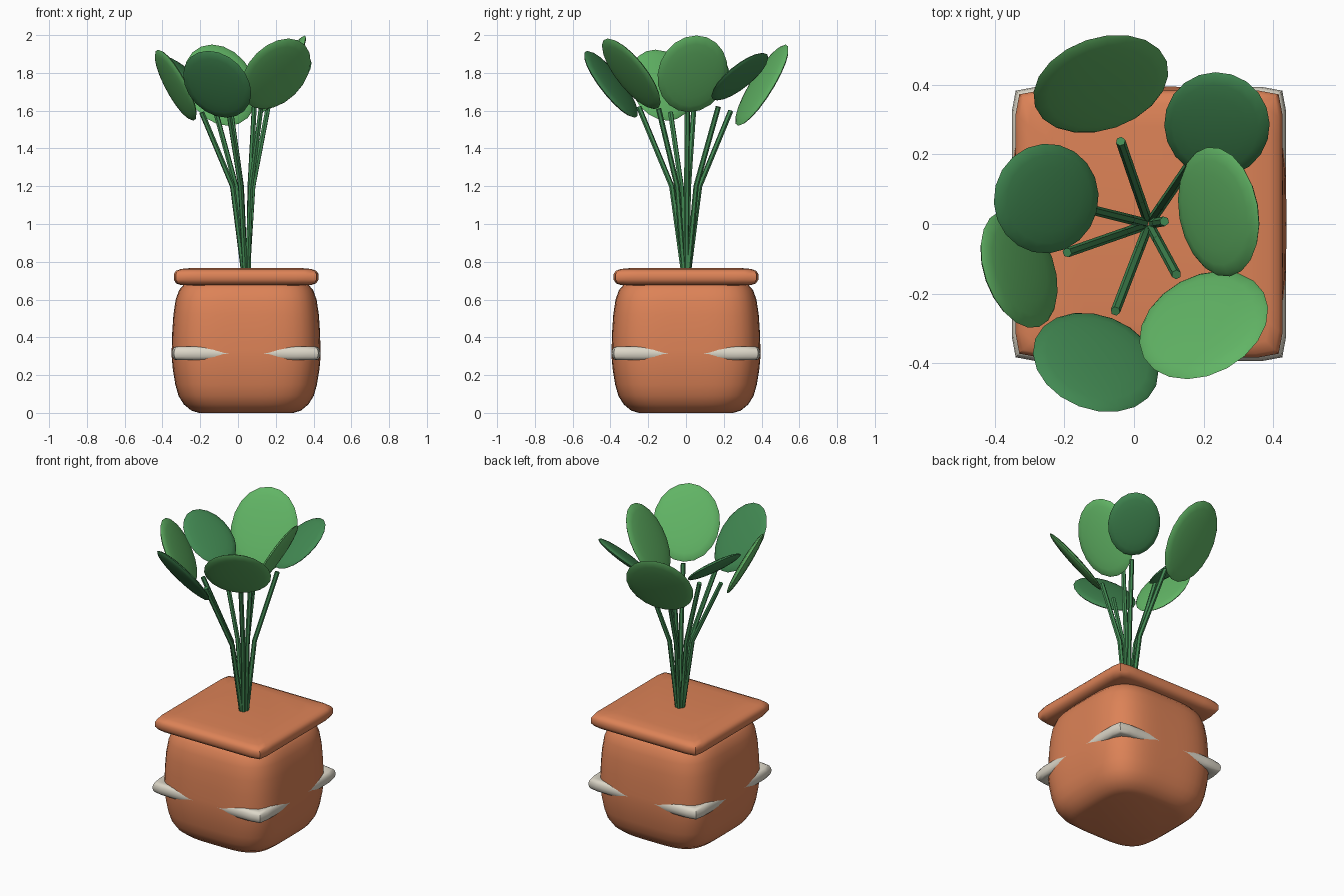
import bpy, bmesh, math
from mathutils import Matrix, Vector

if "Cube" in bpy.data.objects:
    bpy.data.objects.remove(bpy.data.objects["Cube"])

CX = 0.043  # pot centre in x


def material(name, rgb):
    m = bpy.data.materials.new(name)
    m.diffuse_color = (*rgb, 1.0)
    m.use_nodes = True
    m.node_tree.nodes["Principled BSDF"].inputs["Base Color"].default_value = m.diffuse_color
    return m


TERRACOTTA = material("terracotta", (0.72, 0.225, 0.095))
CREAM = material("cream", (0.72, 0.68, 0.58))
LIGHT = material("light_green", (0.12, 0.46, 0.13))
DARK = material("dark_green", (0.054, 0.25, 0.085))


def finish(obj, mat, angle=45):
    obj.data.materials.append(mat)
    bpy.ops.object.select_all(action='DESELECT')
    bpy.context.view_layer.objects.active = obj
    obj.select_set(True)
    bpy.ops.object.shade_smooth_by_angle(angle=math.radians(angle))


def make_object(name, bm, mat, angle=45):
    bmesh.ops.recalc_face_normals(bm, faces=bm.faces)
    me = bpy.data.meshes.new(name)
    bm.to_mesh(me)
    bm.free()
    obj = bpy.data.objects.new(name, me)
    bpy.context.collection.objects.link(obj)
    finish(obj, mat, angle)
    return obj


def squircle_loft(name, profile, power, mat, ring=False, seg=64):
    """Loft rounded-square sections; profile holds (half width, z)."""
    bm = bmesh.new()
    loops = []
    for half, z in profile:
        loop = []
        for i in range(seg):
            a = 2 * math.pi * i / seg
            c, s = math.cos(a), math.sin(a)
            r = half / (abs(c) ** power + abs(s) ** power) ** (1 / power)
            loop.append(bm.verts.new((CX + r * c, r * s, z)))
        loops.append(loop)
    pairs = list(zip(loops, loops[1:]))
    if ring:
        pairs.append((loops[-1], loops[0]))
    else:
        bm.faces.new(loops[0])
        bm.faces.new(loops[-1])
    for a, b in pairs:
        for i in range(seg):
            j = (i + 1) % seg
            bm.faces.new((a[i], a[j], b[j], b[i]))
    return make_object(name, bm, mat)


# Pot body, bulging on its four sides
squircle_loft("pot_body", [
    (0.25, 0.0), (0.29, 0.012), (0.33, 0.045), (0.358, 0.09), (0.375, 0.15),
    (0.388, 0.23), (0.394, 0.295), (0.394, 0.335), (0.391, 0.43), (0.385, 0.52),
    (0.373, 0.60), (0.355, 0.65), (0.325, 0.685), (0.28, 0.70)], 4, TERRACOTTA)

# Square rim slab closing the pot
squircle_loft("pot_rim", [
    (0.30, 0.675), (0.345, 0.677), (0.37, 0.685), (0.383, 0.705), (0.383, 0.735),
    (0.372, 0.752), (0.345, 0.762), (0.28, 0.768)], 24, TERRACOTTA)

# Pale band, showing only where it leaves the body at the corners
band = []
for i in range(12):
    a = 2 * math.pi * i / 12
    depth = 0.022 if math.cos(a) > -0.01 else 0.06
    band.append((0.3717 + depth * math.cos(a), 0.315 + 0.036 * math.sin(a)))
squircle_loft("pot_band", band, 24, CREAM, ring=True)


def leaf(index, centre, width, run, rise, mat):
    """Flat oval, tilted up and away from the pot centre."""
    out = Vector((centre[0] - CX, centre[1], 0)).normalized()
    side = Vector((-out.y, out.x, 0))
    up = Vector((out.x * run, out.y * run, rise))
    length = up.length
    up.normalize()
    normal = side.cross(up)
    rot = Matrix((side, up, normal)).transposed().to_4x4()
    bm = bmesh.new()
    bmesh.ops.create_uvsphere(bm, u_segments=20, v_segments=10, radius=1)
    bm.transform(Matrix.Translation(centre) @ rot
                 @ Matrix.Diagonal((width, length, 0.025, 1)))
    make_object(f"leaf_{index}", bm, mat, 60)


def stem(index, centre, reach, top):
    """Thin tube with one bend, leaning towards its leaf."""
    d = Vector((centre[0] - CX, centre[1], 0))
    tip = d * reach
    start = d.normalized() * 0.012
    points = [(start, 0.73), (start.lerp(tip, 0.27), 1.2), (tip, top)]
    cu = bpy.data.curves.new(f"stem_{index}", 'CURVE')
    cu.dimensions = '3D'
    cu.bevel_depth = 0.014
    cu.bevel_resolution = 1
    cu.use_fill_caps = True
    sp = cu.splines.new('POLY')
    sp.points.add(2)
    for p, (v, z) in zip(sp.points, points):
        p.co = (CX + v.x, v.y, z, 1)
    obj = bpy.data.objects.new(f"stem_{index}", cu)
    bpy.context.collection.objects.link(obj)
    bpy.ops.object.select_all(action='DESELECT')
    bpy.context.view_layer.objects.active = obj
    obj.select_set(True)
    bpy.ops.object.convert(target='MESH')
    finish(bpy.context.object, DARK, 50)


# Leaf centre, half width, outward run, rise, colour, stem reach, stem top
PLANT = [
    ((-0.095, 0.402, 1.735), 0.200, 0.132, 0.215, LIGHT, 0.59, 1.60),
    ((0.238, 0.285, 1.78), 0.152, 0.150, 0.125, DARK, 0.60, 1.62),
    ((0.243, 0.035, 1.795), 0.188, 0.113, 0.203, LIGHT, 0.22, 1.64),
    ((0.200, -0.290, 1.795), 0.196, 0.141, 0.187, LIGHT, 0.50, 1.61),
    ((-0.110, -0.397, 1.74), 0.186, 0.135, 0.177, DARK, 0.63, 1.62),
    ((-0.330, -0.130, 1.735), 0.175, 0.099, 0.188, LIGHT, 0.63, 1.59),
    ((-0.252, 0.073, 1.77), 0.158, 0.150, 0.120, DARK, 0.57, 1.62),
]
for k, (c, w, run, rise, mat, reach, top) in enumerate(PLANT, 1):
    leaf(k, c, w, run, rise, mat)
    stem(k, c, reach, top)
